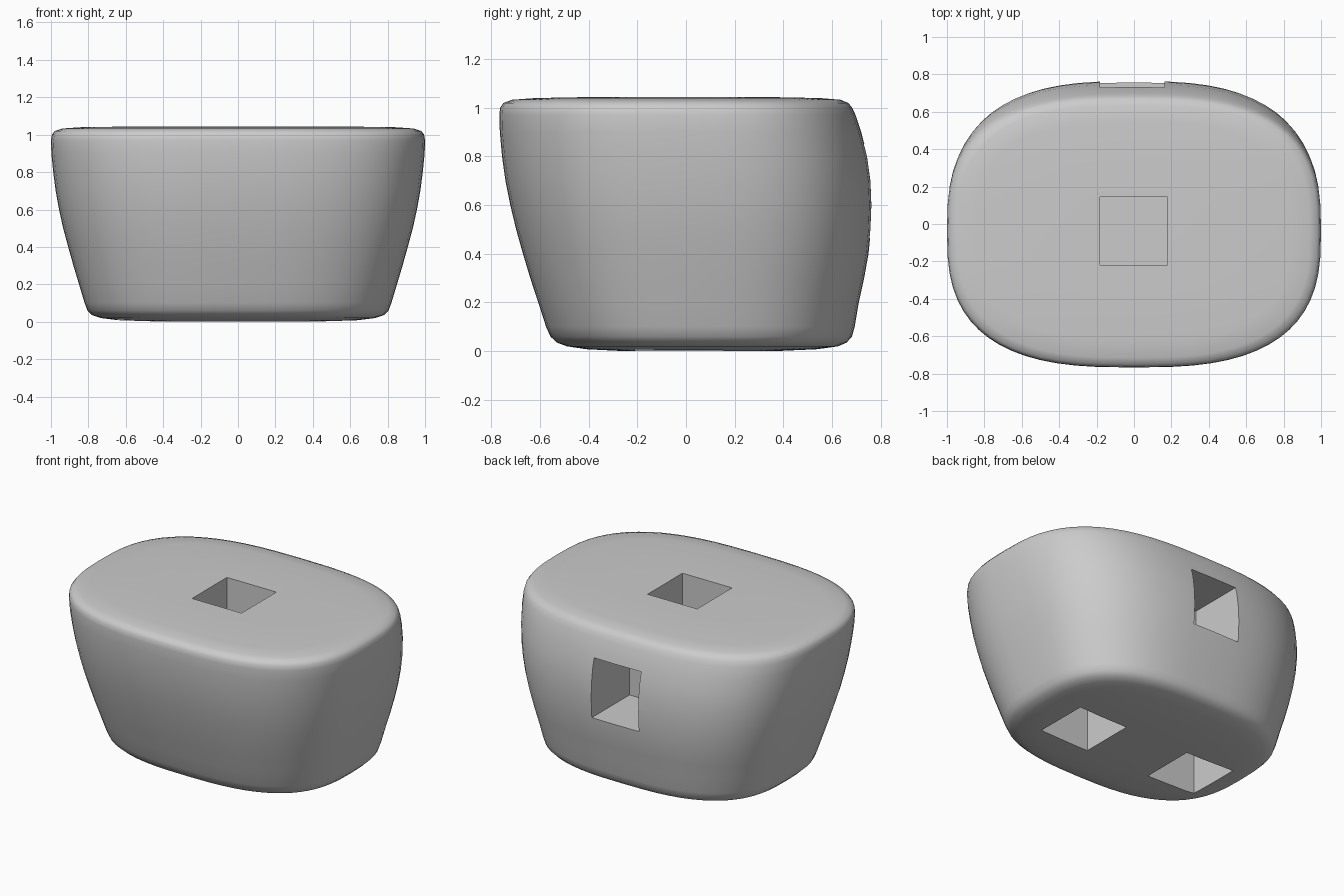
import bpy, bmesh
from math import cos, sin, pi, copysign

old = bpy.data.objects.get("Cube")
if old:
    bpy.data.objects.remove(old, do_unlink=True)

grey = bpy.data.materials.new("plain grey")
grey.use_nodes = True
colour = (0.6, 0.6, 0.6, 1)
grey.diffuse_color = colour
grey.node_tree.nodes["Principled BSDF"].inputs["Base Color"].default_value = colour

SEGMENTS = 64

# Body outline by level: height, half width, front y, back y
levels = [
    (0.0, 0.40, -0.25, 0.36),
    (0.008, 0.64, -0.41, 0.54),
    (0.02, 0.735, -0.49, 0.625),
    (0.035, 0.78, -0.53, 0.66),
    (0.06, 0.805, -0.557, 0.682),
    (0.1, 0.82, -0.575, 0.693),
    (0.2, 0.85, -0.607, 0.71),
    (0.3, 0.88, -0.64, 0.732),
    (0.4, 0.908, -0.67, 0.75),
    (0.5, 0.935, -0.698, 0.76),
    (0.6, 0.957, -0.722, 0.764),
    (0.7, 0.975, -0.742, 0.76),
    (0.8, 0.988, -0.756, 0.746),
    (0.9, 0.998, -0.765, 0.72),
    (0.97, 1.0, -0.767, 0.697),
    (1.0, 0.995, -0.764, 0.683),
    (1.02, 0.98, -0.75, 0.667),
    (1.033, 0.94, -0.715, 0.635),
    (1.04, 0.84, -0.62, 0.55),
    (1.045, 0.5, -0.36, 0.3),
]


def rounded(t, power=2.8):
    """Point of a superellipse at angle t."""
    c, s = cos(t), sin(t)
    return copysign(abs(c) ** (2 / power), c), copysign(abs(s) ** (2 / power), s)


def make_object(name, bm):
    bmesh.ops.recalc_face_normals(bm, faces=bm.faces)
    mesh = bpy.data.meshes.new(name)
    bm.to_mesh(mesh)
    bm.free()
    mesh.materials.append(grey)
    obj = bpy.data.objects.new(name, mesh)
    bpy.context.collection.objects.link(obj)
    return obj


# Lofted body
bm = bmesh.new()
rings = []
for z, half, front, back in levels:
    ring = []
    for i in range(SEGMENTS):
        u, v = rounded(2 * pi * i / SEGMENTS)
        ring.append(bm.verts.new((u * half, (front + back) / 2 + v * (back - front) / 2, z)))
    rings.append(ring)
for low, high in zip(rings, rings[1:]):
    for i in range(SEGMENTS):
        j = (i + 1) % SEGMENTS
        bm.faces.new((low[i], low[j], high[j], high[i]))
bm.faces.new(rings[0][::-1])
bm.faces.new(rings[-1])
body = make_object("body", bm)


# Square sockets cut into the top, back and underside
def cut_socket(name, low, high):
    bm = bmesh.new()
    bmesh.ops.create_cube(bm, size=1)
    for v in bm.verts:
        v.co = [(a + b) / 2 + c * (b - a) for a, b, c in zip(low, high, v.co)]
    cutter = make_object(name, bm)
    cutter.hide_render = True
    mod = body.modifiers.new(name, 'BOOLEAN')
    mod.operation = 'DIFFERENCE'
    mod.solver = 'EXACT'
    mod.object = cutter
    return cutter


cutters = [
    cut_socket("top_socket", (-0.183, -0.22, 0.64), (0.18, 0.145, 1.2)),
    cut_socket("back_socket", (-0.183, 0.36, 0.465), (0.162, 1, 0.852)),
]
for side, x in (("left", 0.37), ("right", -0.465)):
    cutters.append(cut_socket(side + "_bottom_socket",
                              (x - 0.18, -0.21, -0.2), (x + 0.18, 0.155, 0.4)))

# Apply the cuts, then smooth the body while keeping socket edges crisp
bpy.ops.object.select_all(action='DESELECT')
body.select_set(True)
bpy.context.view_layer.objects.active = body
for mod in list(body.modifiers):
    bpy.ops.object.modifier_apply(modifier=mod.name)
for cutter in cutters:
    bpy.data.objects.remove(cutter, do_unlink=True)
bpy.ops.object.shade_smooth_by_angle(angle=pi / 4)
